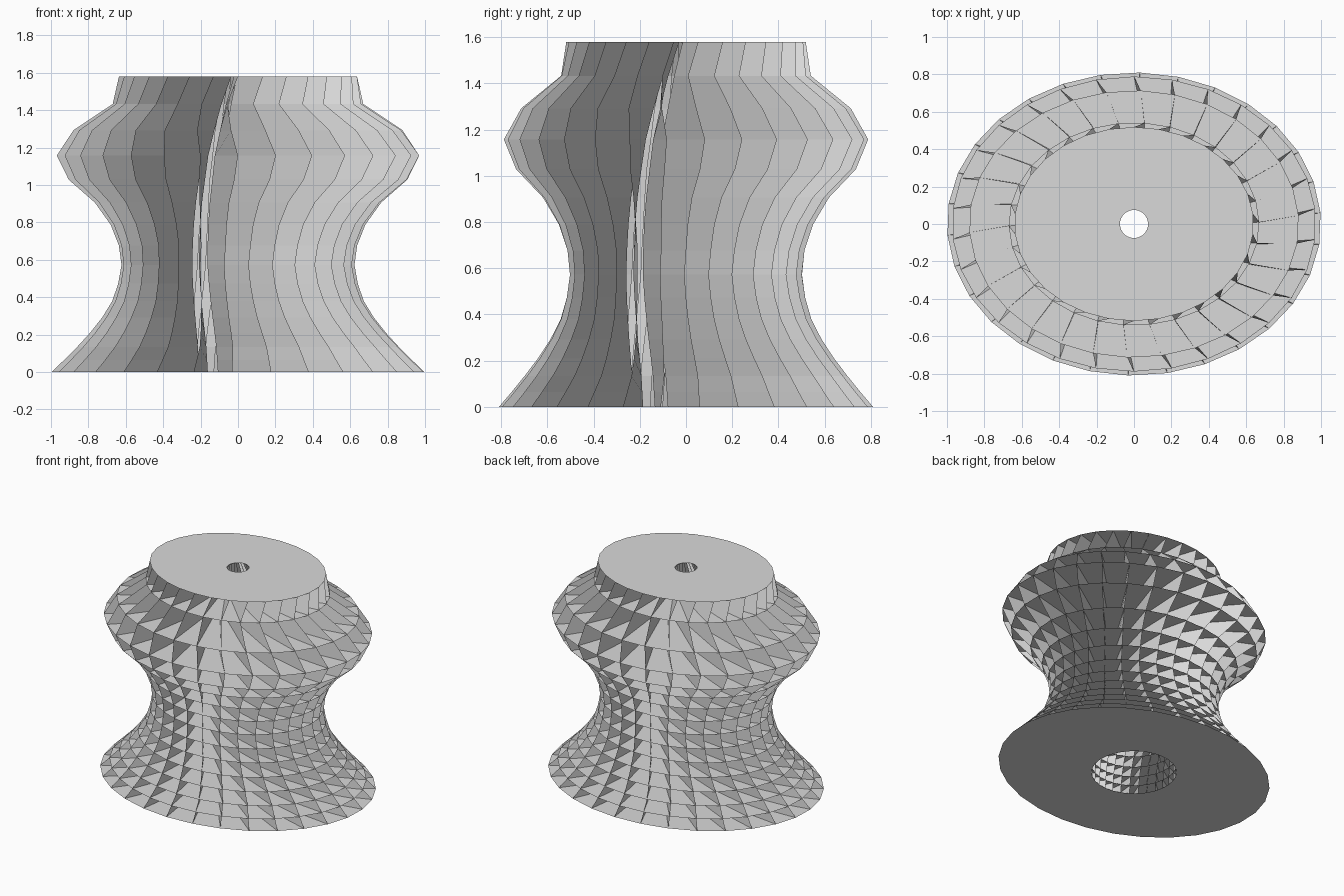
import bpy
import bmesh
from math import sin, cos, pi

cube = bpy.data.objects.get("Cube")
if cube:
    bpy.data.objects.remove(cube, do_unlink=True)

HEIGHT, LEVELS, FINS, DEPTH_RATIO = 1.58, 15, 30, 0.81

# Outer silhouette: (height, half width)
PROFILE = [(0, 1.0), (0.1, 0.895), (0.2, 0.8), (0.3, 0.72), (0.4, 0.66),
           (0.55, 0.62), (0.7, 0.64), (0.85, 0.71), (0.93, 0.79), (1.03, 0.91),
           (1.16, 0.975), (1.295, 0.88), (1.433, 0.67), (1.58, 0.64)]
# Turn of the fin tips: (height, angle)
TWIST = [(0, -0.03), (0.15, -0.03), (0.35, -0.08), (0.55, -0.12), (0.85, -0.08),
         (1.03, -0.02), (1.16, 0), (1.433, -0.085), (1.58, 0)]
# How far each fin's inner edge lags behind its tip: (height, angle)
LEAN = [(0, 0.35), (0.6, 0.5), (1.16, 0.6), (1.433, 0.4), (1.58, 0.3)]


def sample(table, z):
    for (z0, v0), (z1, v1) in zip(table, table[1:]):
        if z <= z1:
            return v0 + (v1 - v0) * (z - z0) / (z1 - z0)
    return table[-1][1]


def ring(bm, level):
    """Outer and inner vertices of one level; spacing grows upward."""
    t = level / LEVELS
    z = HEIGHT * (0.58 * t + 0.42 * t * t)
    r_out = sample(PROFILE, z)
    r_in = 0.075 + 0.215 * (1 - t ** 5)
    outer, inner = [], []
    for i in range(FINS):
        a = 2 * pi * i / FINS - pi / 2 + sample(TWIST, z)
        b = a - sample(LEAN, z)
        outer.append(bm.verts.new((r_out * cos(a), DEPTH_RATIO * r_out * sin(a), z)))
        inner.append(bm.verts.new((r_in * cos(b), r_in * sin(b), z)))
    return outer, inner


def make_object(name, bm, material):
    mesh = bpy.data.meshes.new(name)
    bm.to_mesh(mesh)
    bm.free()
    mesh.materials.append(material)
    obj = bpy.data.objects.new(name, mesh)
    bpy.context.collection.objects.link(obj)


grey = bpy.data.materials.new("light_grey")
grey.use_nodes = True
grey.diffuse_color = (0.7, 0.7, 0.7, 1)
grey.node_tree.nodes["Principled BSDF"].inputs["Base Color"].default_value = grey.diffuse_color

# Stacked thin oval plates, each with a round bore
bm = bmesh.new()
for level in range(LEVELS + 1):
    outer, inner = ring(bm, level)
    for i in range(FINS):
        j = (i + 1) % FINS
        face = bm.faces.new((outer[i], outer[j], inner[j], inner[i]))
        if level == 0:
            face.normal_flip()
make_object("oval_plates", bm, grey)

# Upright sheets crossing the plates, from the bore to the rim
bm = bmesh.new()
rings = [ring(bm, level) for level in range(LEVELS + 1)]
for (out0, in0), (out1, in1) in zip(rings, rings[1:]):
    for i in range(FINS):
        bm.faces.new((in0[i], out0[i], out1[i], in1[i]))
make_object("upright_fins", bm, grey)
